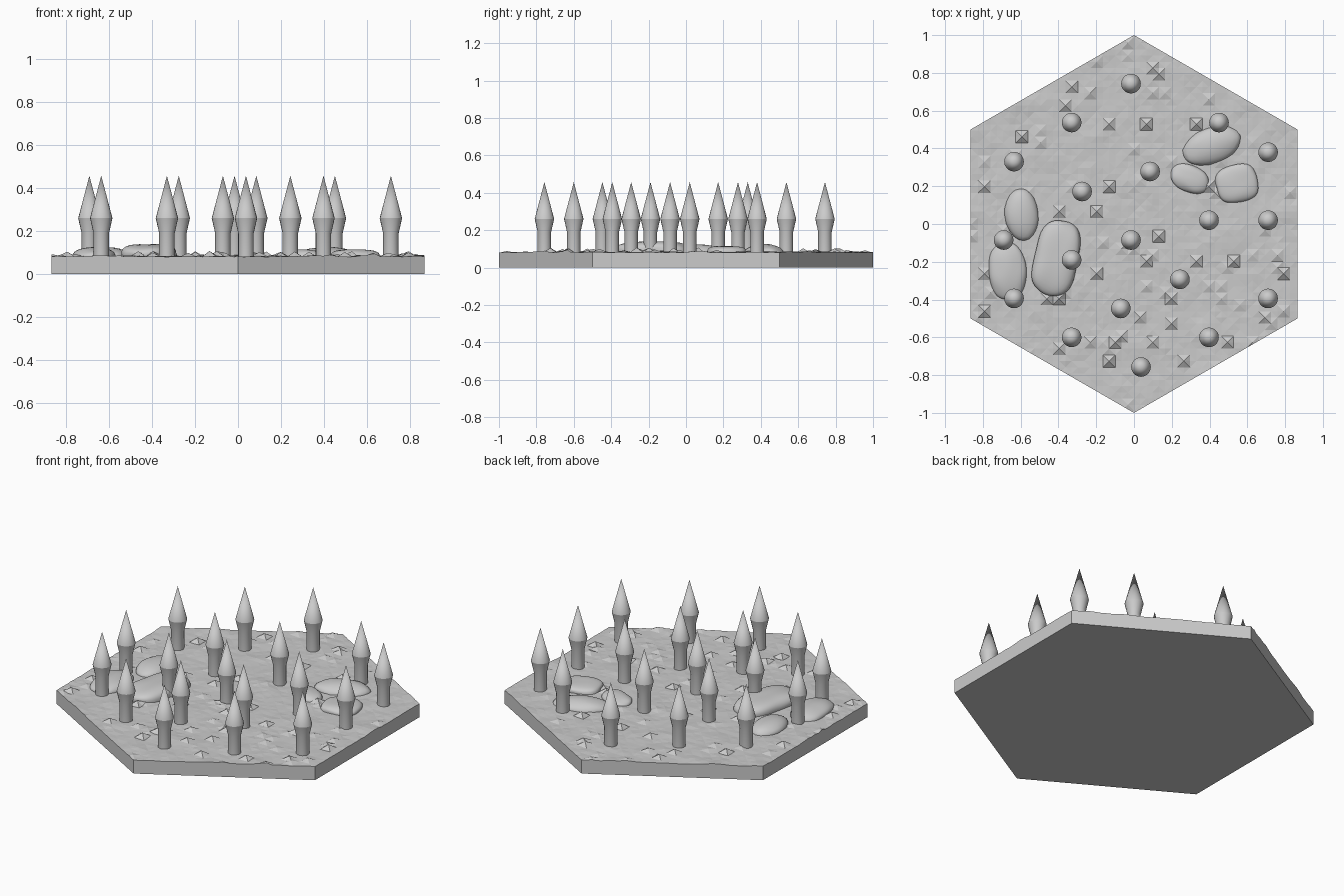
import bpy, bmesh, math, random
from mathutils import Vector, Matrix, noise

if "Cube" in bpy.data.objects:
    bpy.data.objects.remove(bpy.data.objects["Cube"])

random.seed(4)
TOP = 0.08


def finish(name, bm, smooth=None):
    bmesh.ops.recalc_face_normals(bm, faces=bm.faces)
    me = bpy.data.meshes.new(name)
    bm.to_mesh(me)
    bm.free()
    ob = bpy.data.objects.new(name, me)
    bpy.context.collection.objects.link(ob)
    if smooth:
        bpy.ops.object.select_all(action='DESELECT')
        ob.select_set(True)
        bpy.context.view_layer.objects.active = ob
        bpy.ops.object.shade_smooth_by_angle(angle=math.radians(smooth))
    return ob


# Hexagonal ground tile with small square-based spikes on top
SPIKES = [(.1, .84), (.16, .79), (-.39, .64), (-.36, .73), (-.24, .7), (-.16, .52),
          (.07, .52), (.34, .52), (-.61, .46), (-.8, .2), (-.38, .07), (-.22, .07),
          (.4, .2), (.63, .21), (-.13, .21), (.12, -.05), (.33, -.2), (.56, -.2),
          (.08, -.19), (-.22, -.25), (.78, -.25), (.68, -.51), (.82, -.45), (.78, -.64),
          (.66, -.64), (.49, -.64), (.29, -.71), (.1, -.64), (-.05, -.59), (-.13, -.64),
          (-.27, -.64), (-.39, -.65), (-.16, -.71), (.03, -.51), (.23, -.52),
          (-.83, -.26), (-.8, -.45), (-.49, -.39), (-.42, -.39), (.19, -.38)]
STEP, N = 0.033, 31
height = {}
for i in range(-N, N + 1):
    for j in range(-N, N + 1):
        p = Vector((i * STEP, j * STEP, 0))
        h = 0.009 * max(0, noise.noise(p * 7)) + 0.003 * random.random()
        if (i + j) % 2 == 0 and random.random() < 0.05:
            h += random.uniform(0.004, 0.012)
        height[i, j] = TOP + h
for x, y in SPIKES:
    i, j = round(x / STEP), round(y / STEP)
    if (i + j) % 2:
        i += 1 if x < 0 else -1
    height[i, j] = TOP + random.uniform(0.018, 0.028)

bm = bmesh.new()
grid = {k: bm.verts.new((k[0] * STEP, k[1] * STEP, h)) for k, h in height.items()}
for i in range(-N, N):
    for j in range(-N, N):
        a, b, c, d = grid[i, j], grid[i + 1, j], grid[i + 1, j + 1], grid[i, j + 1]
        tris = ((a, b, c), (a, c, d)) if (i + j) % 2 == 0 else ((a, b, d), (b, c, d))
        for t in tris:
            bm.faces.new(t)
for k in range(6):
    n = Vector((math.cos(k * math.pi / 3), math.sin(k * math.pi / 3), 0))
    bmesh.ops.bisect_plane(bm, geom=bm.verts[:] + bm.edges[:] + bm.faces[:], dist=1e-6,
                           plane_co=n * 0.866, plane_no=n, clear_outer=True)
rim = [e for e in bm.edges if e.is_boundary]
ext = bmesh.ops.extrude_edge_only(bm, edges=rim)['geom']
for v in ext:
    if isinstance(v, bmesh.types.BMVert):
        v.co.z = 0
bmesh.ops.contextual_create(bm, geom=[e for e in bm.edges if e.is_boundary])
finish("ground_tile", bm)


# Half-buried boulders: x, y, radii, turn in degrees, squareness exponent
def boulder(name, x, y, rx, ry, rz, turn, power):
    bm = bmesh.new()
    bmesh.ops.create_icosphere(bm, subdivisions=4 if power > 2 else 3, radius=1)
    for v in bm.verts:
        s = sum(abs(c) ** power for c in v.co) ** (-1 / power)
        bump = 1 + 0.06 * noise.noise(v.co * 1.5 + Vector((x * 9, y * 9, 0)))
        v.co = Vector((v.co.x * rx, v.co.y * ry, v.co.z * rz)) * s * bump
    ob = finish(name, bm, 40)
    ob.matrix_world = Matrix.Translation((x, y, TOP)) @ Matrix.Rotation(math.radians(turn), 4, 'Z')


ROCKS = [(.41, .415, .16, .095, .046, 20, 2), (.295, .24, .105, .07, .035, -25, 2.3),
         (.545, .215, .11, .098, .036, 15, 3), (-.595, .05, .09, .14, .046, 5, 2),
         (-.41, -.18, .115, .195, .06, -12, 3.2), (-.67, -.25, .1, .155, .044, 5, 2.2)]
for n, r in enumerate(ROCKS):
    boulder(f"boulder_{n + 1}", *r)

# Trees: trunk, flared crown and pointed tip as one lathed profile
TREES = [(-.016, .743), (-.33, .537), (.45, .537), (-.635, .33), (.71, .38), (.085, .278),
         (-.275, .172), (.397, .02), (.71, .02), (-.69, -.085), (-.016, -.085), (-.33, -.19),
         (.243, -.293), (-.635, -.394), (.71, -.394), (-.07, -.447), (-.33, -.6),
         (.397, -.6), (.037, -.757)]
PROFILE = [(.036, .07), (.036, .19), (.052, .26)]
SIDES = 20
bm = bmesh.new()
rings = [[bm.verts.new((r * math.cos(a), r * math.sin(a), z))
          for a in (2 * math.pi * k / SIDES for k in range(SIDES))] for r, z in PROFILE]
tip = bm.verts.new((0, 0, .457))
bm.faces.new(rings[0][::-1])
for k in range(SIDES):
    m = (k + 1) % SIDES
    for lo, hi in zip(rings, rings[1:]):
        bm.faces.new((lo[k], lo[m], hi[m], hi[k]))
    bm.faces.new((rings[-1][k], rings[-1][m], tip))
first = finish("tree_1", bm, 19)
for n, (x, y) in enumerate(TREES):
    ob = first
    if n:
        ob = bpy.data.objects.new(f"tree_{n + 1}", first.data)
        bpy.context.collection.objects.link(ob)
    ob.location = (x, y, 0)
